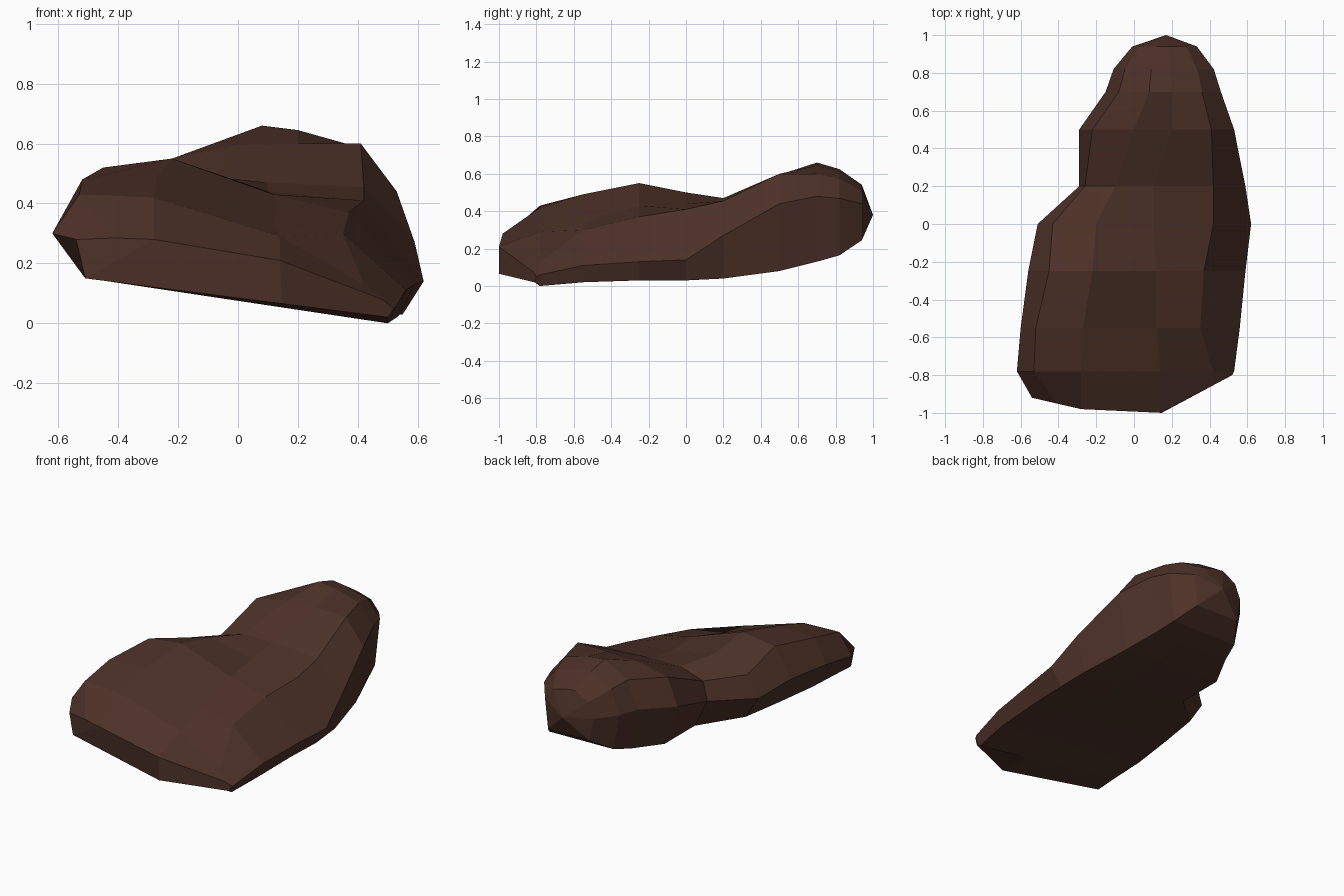
import bpy
import bmesh

if "Cube" in bpy.data.objects:
    bpy.data.objects.remove(bpy.data.objects["Cube"])

# One flat earthy colour
brown = bpy.data.materials.new("dark_brown_stone")
brown.diffuse_color = (0.073, 0.031, 0.021, 1.0)
brown.use_nodes = True
brown.node_tree.nodes["Principled BSDF"].inputs["Base Color"].default_value = brown.diffuse_color

# Cross-sections from front to back: y, then (x, z) of left side, left shoulder,
# crest, middle, right ridge, right side, bottom right, bottom left
SECTIONS = [
    (-1.00, (-.54, .28), (-.41, .285), (-.28, .28), (.14, .21),
     (.48, .08), (.52, .05), (.50, .02), (-.51, .15)),
    (-0.78, (-.62, .30), (-.53, .43), (-.28, .42), (.14, .29),
     (.42, .13), (.53, .06), (.50, .00), (-.50, .15)),
    (-0.55, (-.60, .33), (-.52, .48), (-.27, .49), (.12, .34),
     (.35, .30), (.56, .11), (.53, .02), (-.50, .16)),
    (-0.25, (-.56, .34), (-.45, .52), (-.22, .55), (.12, .43),
     (.37, .37), (.59, .13), (.54, .03), (-.46, .16)),
    (0.00, (-.51, .30), (-.43, .43), (-.20, .50), (.10, .44),
     (.42, .41), (.62, .14), (.55, .03), (-.42, .16)),
    (0.20, (-.29, .30), (-.26, .42), (-.10, .47), (.10, .47),
     (.42, .455), (.59, .27), (.54, .04), (-.20, .12)),
    (0.50, (-.29, .38), (-.22, .55), (.00, .595), (.20, .60),
     (.41, .60), (.53, .44), (.48, .08), (-.20, .12)),
    (0.70, (-.15, .40), (-.08, .57), (.08, .66), (.20, .645),
     (.36, .60), (.46, .48), (.42, .13), (-.10, .14)),
]
# Outline of the front edge, seen from above
FRONT = [(-.62, -.78), (-.54, -.92), (-.28, -.98), (.15, -1.0), (.52, -.80), (.65, -.70)]
TIP = (.17, .39)


def front_limit(x):
    for (x0, y0), (x1, y1) in zip(FRONT, FRONT[1:]):
        if x <= x1:
            return y0 + (y1 - y0) * (x - x0) / (x1 - x0)
    return FRONT[-1][1]


def add_ring(bm, y, pts):
    pts = list(pts)
    (rx, rz), (lx, lz) = pts[-2:]
    # extra point along the underside
    pts.insert(-1, (lx + (rx - lx) * .65, lz + (rz - lz) * .65))
    return [bm.verts.new((x, max(y, front_limit(x)), z)) for x, z in pts]


bm = bmesh.new()
rings = [add_ring(bm, s[0], s[1:]) for s in SECTIONS]

# Rounded back end: shrinking copies of the last section
for y, k in ((.82, .87), (.94, .56)):
    rings.append(add_ring(bm, y, [(TIP[0] + (x - TIP[0]) * k, TIP[1] + (z - TIP[1]) * k)
                                  for x, z in SECTIONS[-1][1:]]))

# Skin between neighbouring sections
n = len(rings[0])
for a, b in zip(rings, rings[1:]):
    for i in range(n):
        j = (i + 1) % n
        bm.faces.new((a[i], a[j], b[j], b[i]))

# Front band and back cap
for ids in ((0, 1, 2, 8), (2, 3, 7, 8), (3, 4, 5, 6), (3, 6, 7)):
    bm.faces.new([rings[0][i] for i in ids])
tip = bm.verts.new((TIP[0], 1.0, TIP[1] - .01))
for i in range(n):
    bm.faces.new((rings[-1][i], rings[-1][(i + 1) % n], tip))

bmesh.ops.recalc_face_normals(bm, faces=bm.faces[:])
mesh = bpy.data.meshes.new("boulder")
bm.to_mesh(mesh)
bm.free()
mesh.materials.append(brown)
boulder = bpy.data.objects.new("boulder", mesh)
bpy.context.collection.objects.link(boulder)
